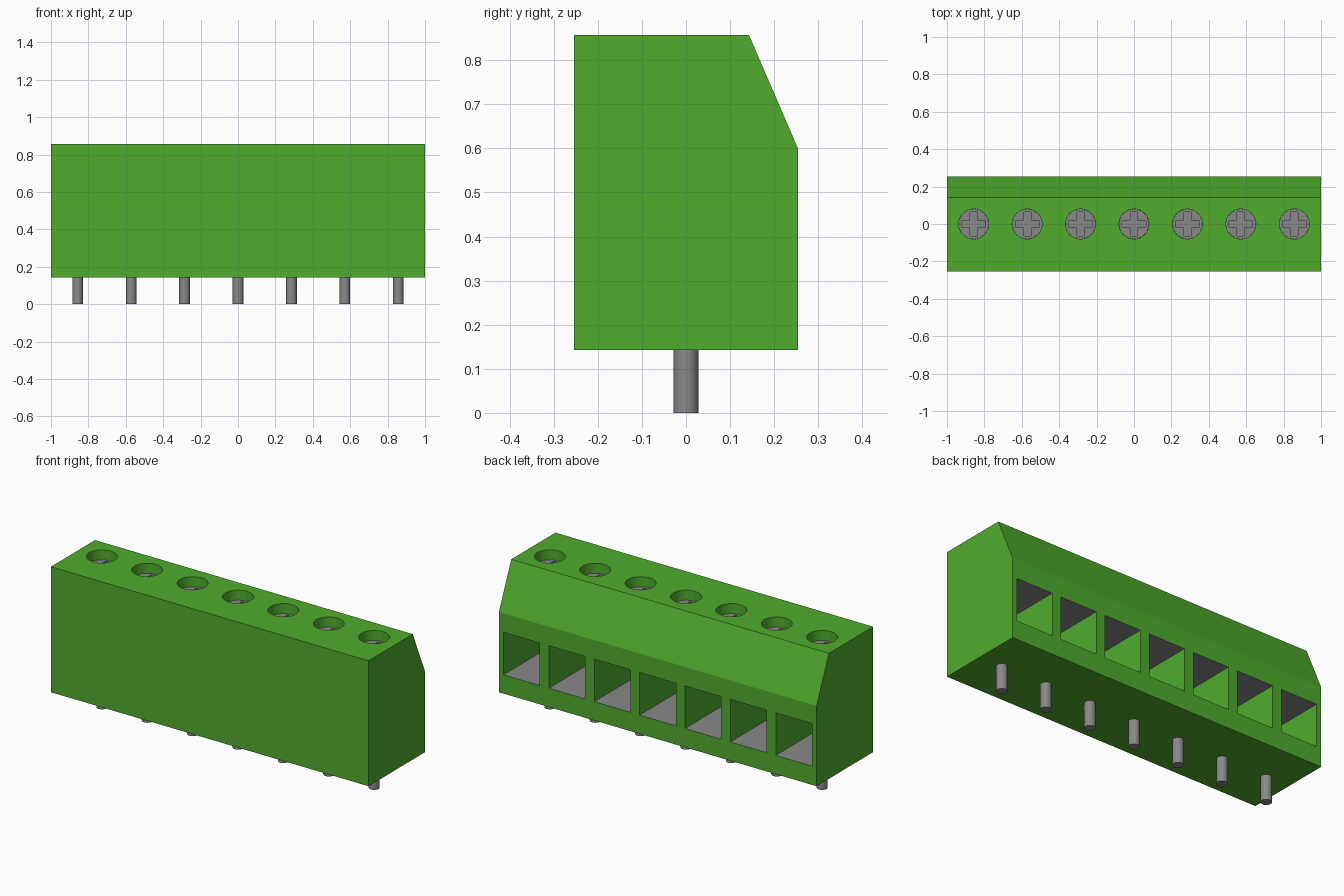
import bpy, bmesh, math
from mathutils import Vector

if "Cube" in bpy.data.objects:
    bpy.data.objects.remove(bpy.data.objects["Cube"], do_unlink=True)

COUNT = 7
PITCH = 2 / COUNT
CENTRES = [(i - (COUNT - 1) / 2) * PITCH for i in range(COUNT)]
BOTTOM, TOP = 0.143, 0.857
FLOOR, CEILING, BACK = 0.25, 0.492, -0.12   # wire opening limits
SCREW_TOP, SCREW_BASE = 0.80, 0.70


def material(name, rgb):
    m = bpy.data.materials.new(name)
    m.use_nodes = True
    m.diffuse_color = (*rgb, 1)
    m.node_tree.nodes["Principled BSDF"].inputs["Base Color"].default_value = (*rgb, 1)
    return m


GREEN = material("green plastic", (0.08, 0.413, 0.027))
GREY = material("grey metal", (0.25, 0.25, 0.25))


def prism(bm, points, offset):
    """Extrude a closed outline of 3D points by an offset."""
    face = bm.faces.new([bm.verts.new(p) for p in points])
    new = bmesh.ops.extrude_face_region(bm, geom=[face])["geom"]
    bmesh.ops.translate(bm, vec=Vector(offset),
                        verts=[v for v in new if isinstance(v, bmesh.types.BMVert)])


def circle(x, r, z, n=32):
    return [(x + r * math.cos(2 * math.pi * i / n), r * math.sin(2 * math.pi * i / n), z)
            for i in range(n)]


def make(name, prisms, *mats):
    bm = bmesh.new()
    for points, offset in prisms:
        prism(bm, points, offset)
    bmesh.ops.recalc_face_normals(bm, faces=bm.faces)
    mesh = bpy.data.meshes.new(name)
    bm.to_mesh(mesh)
    bm.free()
    for m in mats:
        mesh.materials.append(m)
    obj = bpy.data.objects.new(name, mesh)
    bpy.context.collection.objects.link(obj)
    return obj


def select(obj):
    bpy.ops.object.select_all(action='DESELECT')
    obj.select_set(True)
    bpy.context.view_layer.objects.active = obj


def cut(obj, cutter):
    select(obj)
    mod = obj.modifiers.new("cut", 'BOOLEAN')
    mod.operation, mod.solver, mod.object = 'DIFFERENCE', 'EXACT', cutter
    bpy.ops.object.modifier_apply(modifier=mod.name)
    bpy.data.objects.remove(cutter, do_unlink=True)


def smooth(obj):
    select(obj)
    bpy.ops.object.shade_smooth_by_angle(angle=math.radians(18))


# Housing: side profile with a sloped rear top edge
profile = [(-0.254, BOTTOM), (0.254, BOTTOM), (0.254, 0.6), (0.143, TOP), (-0.254, TOP)]
housing = make("housing", [([(-1, y, z) for y, z in profile], (2, 0, 0))], GREEN, GREY)

# Screw wells in the top and wire openings in the rear
cut(housing, make("well_cutter",
                  [(circle(x, 0.08, SCREW_BASE), (0, 0, 0.3)) for x in CENTRES], GREEN))
cut(housing, make("opening_cutter", [
    ([(x - 0.114, BACK, FLOOR), (x + 0.114, BACK, FLOOR),
      (x + 0.114, BACK, CEILING), (x - 0.114, BACK, CEILING)], (0, 0.6, 0))
    for x in CENTRES], GREEN))

# Metal floors and ceilings inside the openings
for p in housing.data.polygons:
    inside = min(abs(p.center.z - FLOOR), abs(p.center.z - CEILING)) < 0.005
    p.material_index = 1 if inside and abs(p.normal.z) > 0.9 else 0
smooth(housing)

# Screw head with a cross-shaped recess
screw = make("screw_1", [(circle(0, 0.0795, SCREW_BASE), (0, 0, SCREW_TOP - SCREW_BASE))], GREY)
a, w = 0.063, 0.02
cross = [(-w, -a), (w, -a), (w, -w), (a, -w), (a, w), (w, w),
         (w, a), (-w, a), (-w, w), (-a, w), (-a, -w), (-w, -w)]
cut(screw, make("cross_cutter", [([(x, y, SCREW_TOP - 0.03) for x, y in cross], (0, 0, 0.1))], GREY))
smooth(screw)

# Solder pin
pin = make("pin_1", [(circle(0, 0.0286, 0, 24), (0, 0, BOTTOM + 0.01))], GREY)
smooth(pin)

# Repeat screws and pins along the row
for part, label in ((screw, "screw"), (pin, "pin")):
    part.location.x = CENTRES[0]
    for i, x in enumerate(CENTRES[1:], 2):
        copy = part.copy()
        copy.name = f"{label}_{i}"
        copy.location.x = x
        bpy.context.collection.objects.link(copy)
